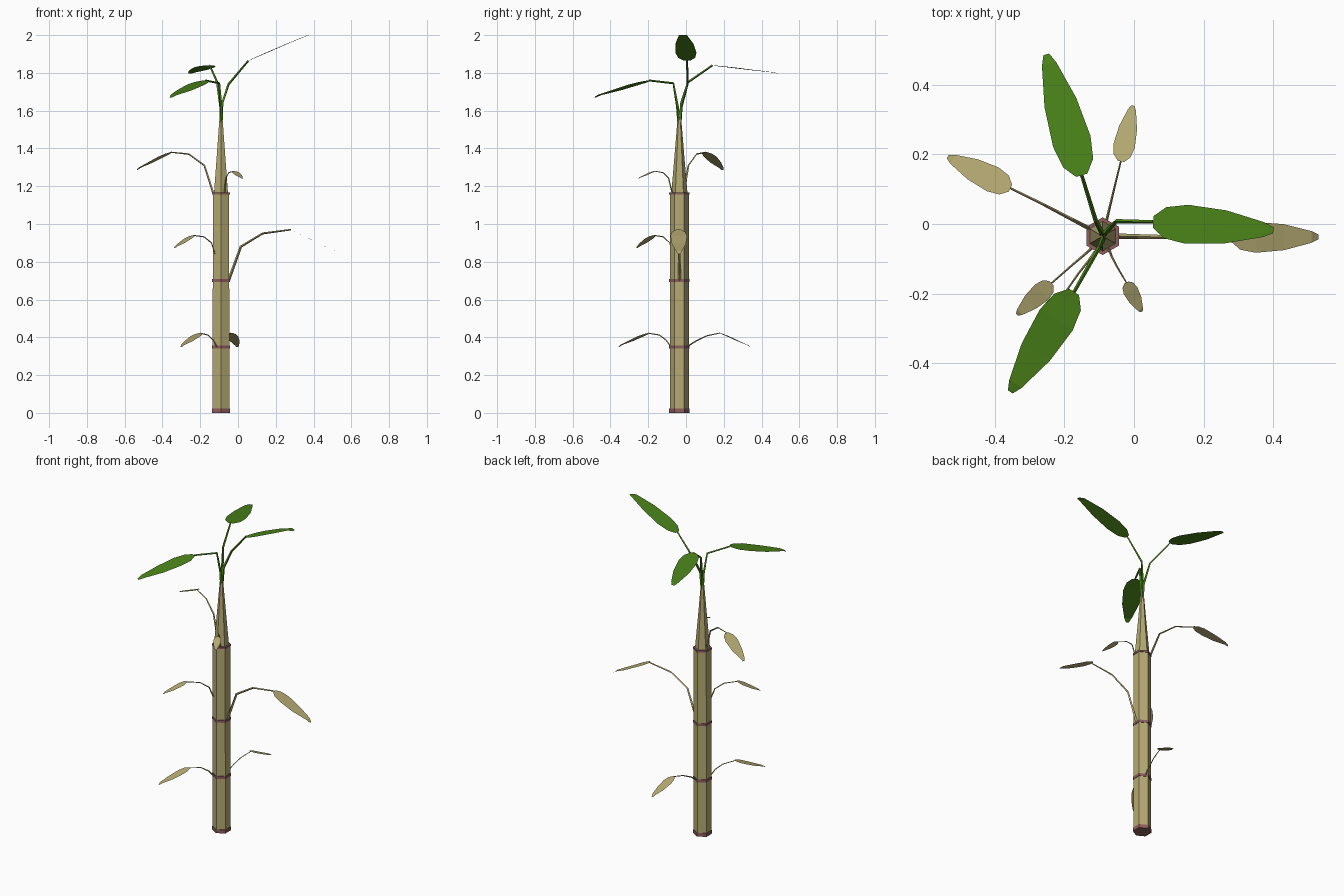
import bpy, bmesh, math
from mathutils import Vector

if "Cube" in bpy.data.objects:
    bpy.data.objects.remove(bpy.data.objects["Cube"])

CX, CY = -0.09, -0.035


def material(name, rgb):
    m = bpy.data.materials.new(name)
    m.diffuse_color = (*rgb, 1)
    m.use_nodes = True
    m.node_tree.nodes["Principled BSDF"].inputs["Base Color"].default_value = m.diffuse_color
    return m


TAN = material("dry_tan", (0.46, 0.40, 0.17))
GREEN = material("leaf_green", (0.07, 0.23, 0.01))
NODE = material("node_red", (0.27, 0.11, 0.11))


def finish(bm, name, mat):
    me = bpy.data.meshes.new(name)
    bm.to_mesh(me)
    bm.free()
    me.materials.append(mat)
    ob = bpy.data.objects.new(name, me)
    bpy.context.collection.objects.link(ob)
    return ob


def tube(name, path, radii, sides, mat, upright=False):
    """Faceted tube through the path points, capped at both ends."""
    bm = bmesh.new()
    pts = [Vector(p) for p in path]
    rings = []
    for i, (p, r) in enumerate(zip(pts, radii)):
        d = (pts[min(i + 1, len(pts) - 1)] - pts[max(i - 1, 0)]).normalized()
        if upright:
            u, v = Vector((0, 1, 0)), Vector((-1, 0, 0))
        else:
            u = Vector((-d.y, d.x, 0)).normalized()
            v = d.cross(u)
        rings.append([bm.verts.new(p + r * (math.cos(a) * u + math.sin(a) * v))
                      for a in (2 * math.pi * k / sides for k in range(sides))])
    for a, b in zip(rings, rings[1:]):
        for k in range(sides):
            j = (k + 1) % sides
            bm.faces.new((a[k], a[j], b[j], b[k]))
    bm.faces.new(rings[0][::-1])
    bm.faces.new(rings[-1])
    return finish(bm, name, mat)


# blade outline: position along the blade, half width, share of the drop
OUTLINE = [(0, 0.3, 0), (0.1, 0.8, 0.09), (0.28, 1, 0.25), (0.6, 0.85, 0.57),
           (0.92, 0.38, 0.86), (1, 0.15, 1)]


def blade(name, base, tip, half_width, mat, linear=False):
    bm = bmesh.new()
    base, tip = Vector(base), Vector(tip)
    d = tip - base
    side = Vector((-d.y, d.x, 0)).normalized()
    rows = []
    for t, w, drop in OUTLINE:
        c = base + d * t
        c.z = base.z + d.z * (min(1, t / 0.9) if linear else drop)
        rows.append([bm.verts.new(c + side * s * w * half_width) for s in (1, -1)])
    for a, b in zip(rows, rows[1:]):
        bm.faces.new((a[0], a[1], b[1], b[0]))
    return finish(bm, name, mat)


def leaf(name, stalk, tip, half_width, mat, r0=0.006, r1=0.003, linear=False):
    n = len(stalk) - 1
    tube(name + "_stalk", stalk, [r0 + (r1 - r0) * i / n for i in range(n + 1)], 4, mat)
    blade(name + "_blade", stalk[-1], tip, half_width, mat, linear)


# hexagonal cane and tapering sheath
tube("cane", [(CX, CY, 0.005), (CX, CY, 1.16)], [0.051, 0.05], 6, TAN, True)
tube("sheath", [(CX, CY, 1.16), (CX, CY, 1.36), (CX, CY, 1.58)],
     [0.043, 0.026, 0.008], 6, TAN, True)

# raised rings at the nodes
for i, (z0, z1) in enumerate([(0, 0.022), (0.34, 0.357), (0.693, 0.708), (1.155, 1.166)]):
    tube(f"node_ring_{i}", [(CX, CY, z0), (CX, CY, z1)], [0.054] * 2, 6, NODE, True)

# fresh leaves at the top
leaf("green_leaf_right", [(-0.09, -0.035, 1.5), (-0.083, -0.025, 1.64), (-0.05, 0.008, 1.74),
                          (0.055, 0.006, 1.865)], (0.40, -0.018, 2.0), 0.056, GREEN,
     0.009, 0.005, True)
leaf("green_leaf_back", [(-0.09, -0.035, 1.5), (-0.092, -0.025, 1.62), (-0.11, 0.01, 1.75),
                         (-0.15, 0.14, 1.84)], (-0.252, 0.487, 1.797), 0.056, GREEN,
     0.009, 0.005)
leaf("green_leaf_front", [(-0.09, -0.035, 1.5), (-0.09, -0.045, 1.62), (-0.1, -0.067, 1.745),
                          (-0.172, -0.195, 1.76)], (-0.355, -0.482, 1.67), 0.056, GREEN,
     0.009, 0.005)

# dry leaves along the cane
leaf("dry_leaf_right", [(-0.05, -0.035, 0.7), (0.015, -0.036, 0.88), (0.13, -0.038, 0.95),
                        (0.28, -0.039, 0.97)], (0.53, -0.037, 0.84), 0.044, TAN, 0.008, 0.004)
leaf("dry_leaf_left", [(-0.13, -0.012, 1.16), (-0.178, 0.013, 1.31), (-0.26, 0.056, 1.37),
                       (-0.355, 0.103, 1.38)], (-0.535, 0.193, 1.285), 0.038, TAN)
leaf("dry_leaf_upper_front", [(-0.072, -0.072, 1.16), (-0.064, -0.093, 1.245),
                              (-0.049, -0.122, 1.272), (-0.022, -0.168, 1.28)],
     (0.022, -0.252, 1.24), 0.022, TAN, 0.004, 0.002)
leaf("dry_leaf_mid_front", [(-0.122, -0.07, 0.84), (-0.14, -0.086, 0.9), (-0.18, -0.12, 0.932),
                            (-0.237, -0.17, 0.94)], (-0.336, -0.26, 0.872), 0.029, TAN,
     0.004, 0.0025)
leaf("dry_leaf_low_front", [(-0.112, -0.08, 0.35), (-0.13, -0.105, 0.385), (-0.158, -0.14, 0.412),
                            (-0.2, -0.2, 0.422)], (-0.3, -0.355, 0.35), 0.031, TAN,
     0.004, 0.0025)
leaf("dry_leaf_low_back", [(-0.08, 0.005, 0.35), (-0.068, 0.055, 0.382), (-0.055, 0.11, 0.408),
                           (-0.038, 0.18, 0.423)], (-0.003, 0.34, 0.348), 0.031, TAN,
     0.004, 0.0025)
